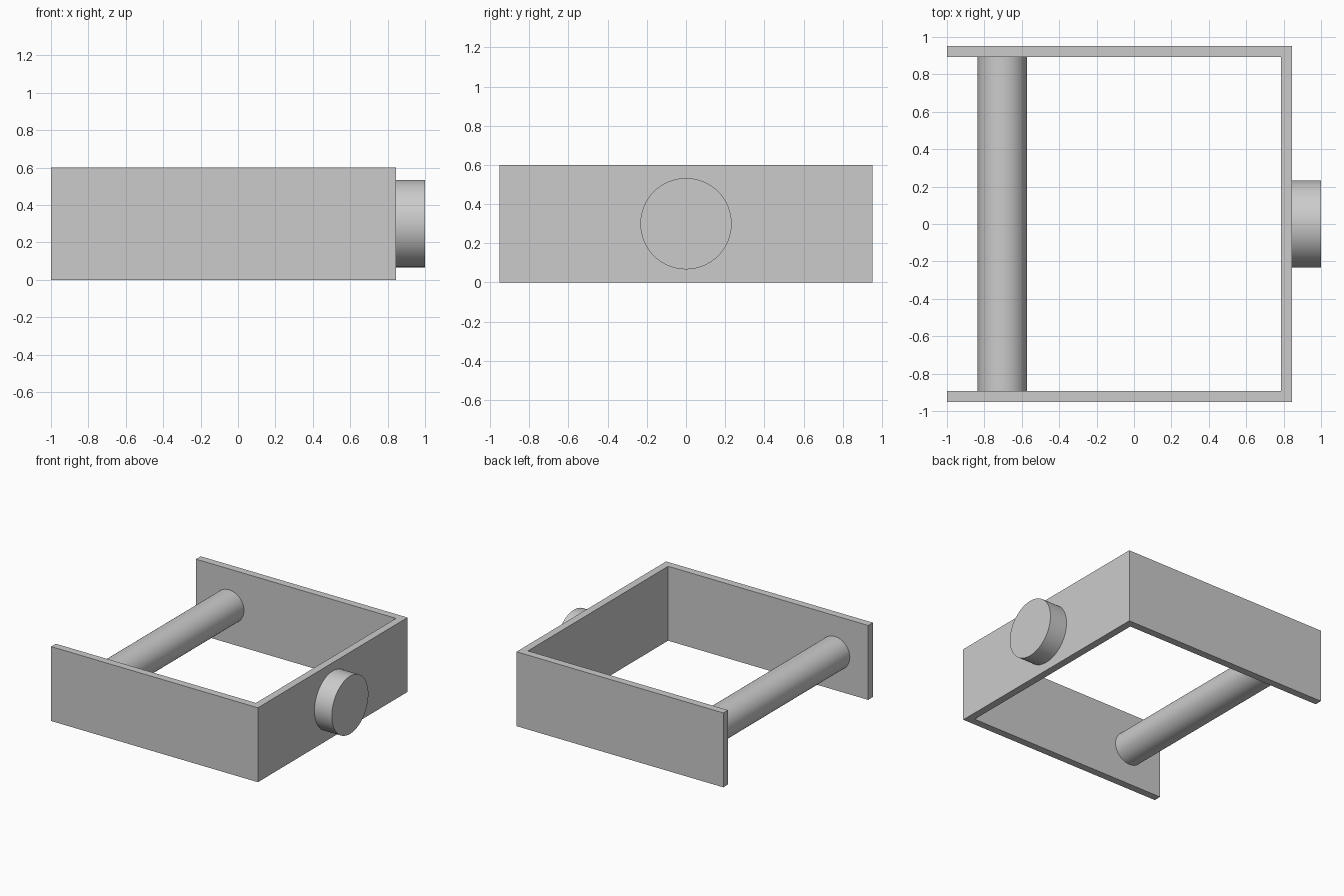
import bpy
import bmesh
import math
from mathutils import Matrix

cube = bpy.data.objects.get("Cube")
if cube:
    bpy.data.objects.remove(cube, do_unlink=True)

HEIGHT = 0.6
WALL = 0.06
BACK, FRONT, HALF = -1.0, 0.845, 0.953

grey = bpy.data.materials.new("light grey")
grey.use_nodes = True
grey.diffuse_color = (0.6, 0.6, 0.6, 1)
grey.node_tree.nodes["Principled BSDF"].inputs["Base Color"].default_value = grey.diffuse_color


def add_object(name, bm):
    bmesh.ops.recalc_face_normals(bm, faces=bm.faces)
    mesh = bpy.data.meshes.new(name)
    bm.to_mesh(mesh)
    bm.free()
    mesh.materials.append(grey)
    obj = bpy.data.objects.new(name, mesh)
    bpy.context.collection.objects.link(obj)
    return obj


def cylinder(name, radius, length, centre, rotation):
    bm = bmesh.new()
    bmesh.ops.create_cone(bm, cap_ends=True, segments=64, radius1=radius,
                          radius2=radius, depth=length,
                          matrix=Matrix.Translation(centre) @ rotation)
    obj = add_object(name, bm)
    bpy.ops.object.select_all(action="DESELECT")
    obj.select_set(True)
    bpy.context.view_layer.objects.active = obj
    bpy.ops.object.shade_smooth_by_angle(angle=math.radians(30))


# U-shaped frame, extruded from its plan outline
inner = HALF - WALL
outline = [(BACK, -HALF), (FRONT, -HALF), (FRONT, HALF), (BACK, HALF),
           (BACK, inner), (FRONT - WALL, inner),
           (FRONT - WALL, -inner), (BACK, -inner)]
bm = bmesh.new()
base = bm.faces.new([bm.verts.new((x, y, 0)) for x, y in outline])
top = bmesh.ops.extrude_face_region(bm, geom=[base], use_keep_orig=True)["geom"]
bmesh.ops.translate(bm, vec=(0, 0, HEIGHT),
                    verts=[v for v in top if isinstance(v, bmesh.types.BMVert)])
add_object("frame", bm)

# Cross rod between the open ends of the frame
cylinder("cross_rod", 0.132, 2 * inner, (-0.704, 0, HEIGHT / 2),
         Matrix.Rotation(math.pi / 2, 4, "X"))

# Round boss on the closed end
cylinder("round_boss", 0.233, 1 - FRONT, ((1 + FRONT) / 2, 0, HEIGHT / 2),
         Matrix.Rotation(math.pi / 2, 4, "Y"))
